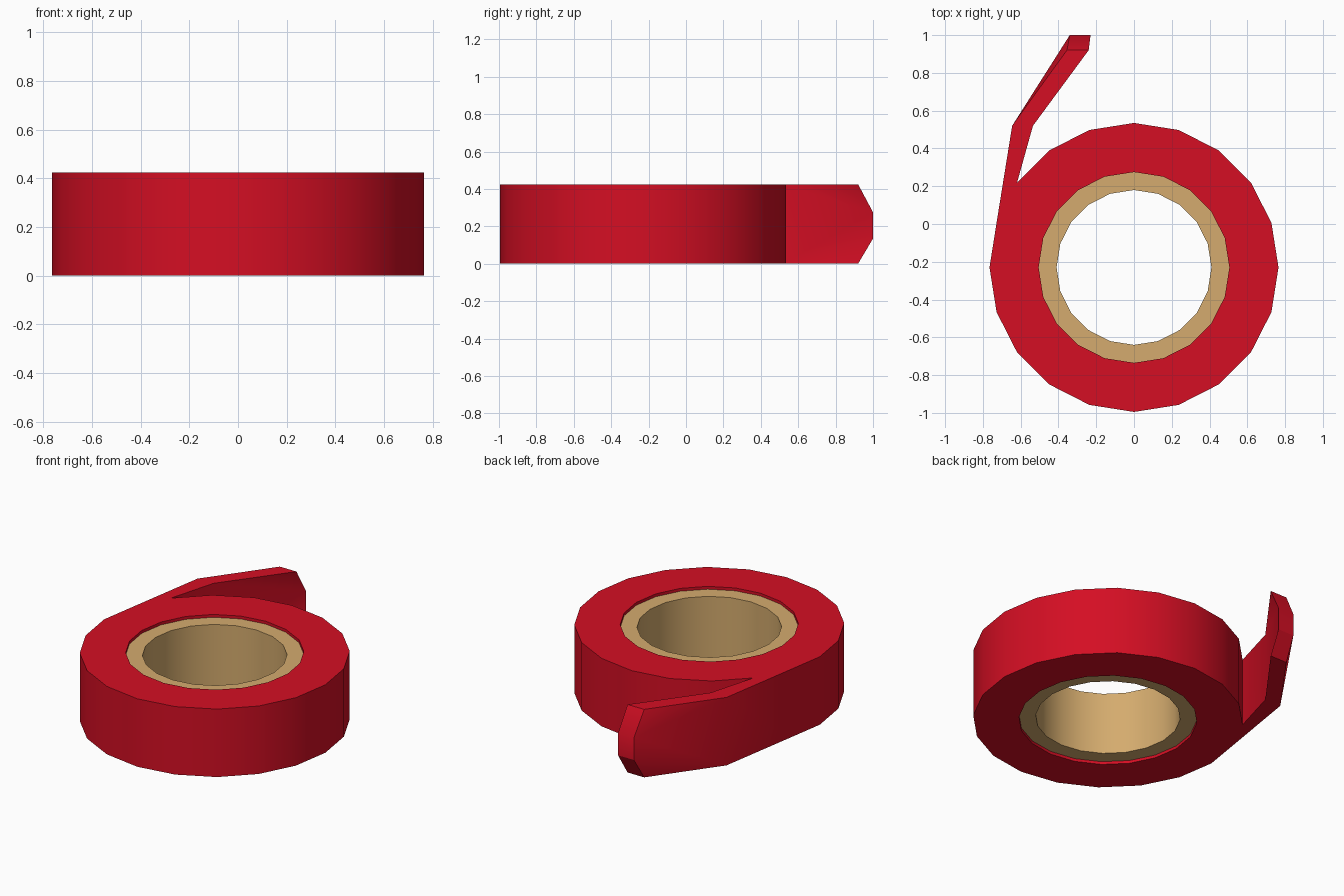
import bpy, bmesh, math

if "Cube" in bpy.data.objects:
    bpy.data.objects.remove(bpy.data.objects["Cube"])

CY, H, N = -0.23, 0.425, 20


def material(name, rgb):
    m = bpy.data.materials.new(name)
    m.diffuse_color = (*rgb, 1)
    m.use_nodes = True
    m.node_tree.nodes["Principled BSDF"].inputs["Base Color"].default_value = m.diffuse_color
    return m


def circle(r):
    return [(r * math.cos(2 * math.pi * i / N), CY + r * math.sin(2 * math.pi * i / N))
            for i in range(N)]


def face(bm, *pts):
    bm.faces.new([bm.verts.new(p) for p in pts])


def ring(bm, r_out, r_in, lo, hi, skip=None):
    # hollow cylinder; one outer wall can be left open
    o, n = circle(r_out), circle(r_in)
    for i in range(N):
        j = (i + 1) % N
        for z in (lo, hi):
            face(bm, (*o[i], z), (*o[j], z), (*n[j], z), (*n[i], z))
        face(bm, (*n[i], lo), (*n[j], lo), (*n[j], hi), (*n[i], hi))
        if i != skip:
            face(bm, (*o[i], lo), (*o[j], lo), (*o[j], hi), (*o[i], hi))


def finish(bm, name, mat):
    bmesh.ops.remove_doubles(bm, verts=bm.verts, dist=1e-4)
    bmesh.ops.recalc_face_normals(bm, faces=bm.faces)
    me = bpy.data.meshes.new(name)
    bm.to_mesh(me)
    bm.free()
    me.materials.append(mat)
    ob = bpy.data.objects.new(name, me)
    bpy.context.collection.objects.link(ob)
    bpy.ops.object.select_all(action='DESELECT')
    ob.select_set(True)
    bpy.context.view_layer.objects.active = ob
    bpy.ops.object.shade_smooth_by_angle(angle=math.radians(30))


red = material("tape red", (0.66, 0.0045, 0.017))
tan = material("cardboard tan", (0.66, 0.41, 0.156))

# Tape roll, open where the loose end peels off
bm = bmesh.new()
R = 0.765
ring(bm, R, 0.505, 0, H, skip=8)
c = circle(R)

# Loose end: (outer side, inner side, bottom, top) at each station
stations = [(c[9], c[8], 0, H),
            ((-0.645, 0.52), (-0.535, 0.52), 0, H),
            ((-0.355, 0.92), (-0.24, 0.92), 0, H),
            ((-0.34, 1.0), (-0.23, 1.0), 0.135, 0.275)]
for a, b in zip(stations, stations[1:]):
    for k in (2, 3):
        face(bm, (*a[0], a[k]), (*b[0], b[k]), (*b[1], b[k]), (*a[1], a[k]))
s0, s1, s2, s3 = stations
for side in (0, 1):
    for a, b in ((s0, s1), (s1, s3)):
        face(bm, (*a[side], a[2]), (*b[side], b[2]), (*b[side], b[3]), (*a[side], a[3]))
    for k in (2, 3):
        face(bm, *[(*s[side], s[k]) for s in (s1, s2, s3)])
face(bm, (*s3[0], s3[2]), (*s3[1], s3[2]), (*s3[1], s3[3]), (*s3[0], s3[3]))
finish(bm, "tape_roll", red)

# Cardboard core, slightly recessed
bm = bmesh.new()
ring(bm, 0.505, 0.41, 0.018, H - 0.018)
finish(bm, "cardboard_core", tan)
